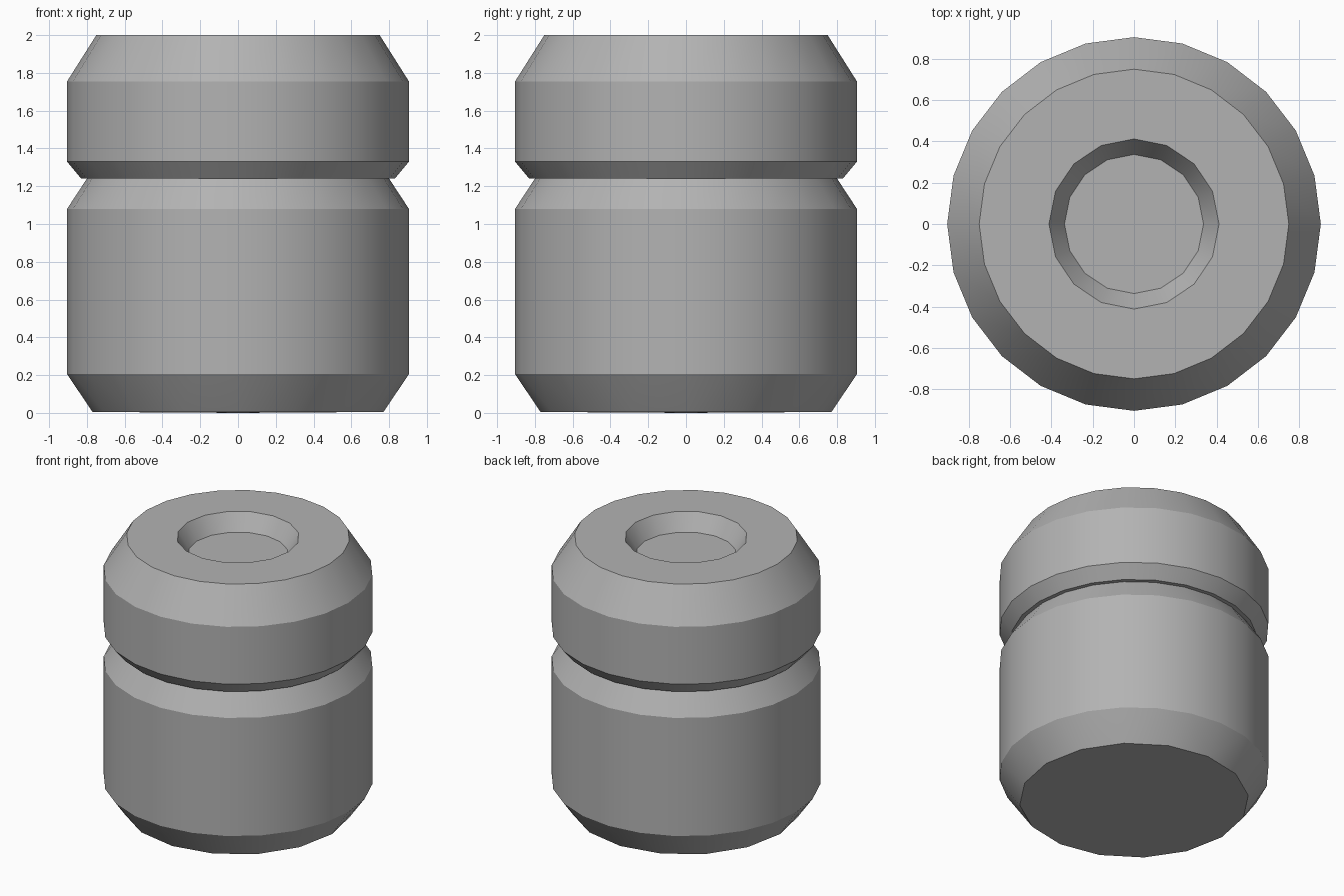
import bpy, bmesh
from math import sin, cos, pi, radians

if "Cube" in bpy.data.objects:
    bpy.data.objects.remove(bpy.data.objects["Cube"])

R = 0.905  # outer radius shared by the walls
grey = bpy.data.materials.new("dark_grey")
grey.diffuse_color = (0.45, 0.45, 0.45, 1)
grey.use_nodes = True
grey.node_tree.nodes["Principled BSDF"].inputs["Base Color"].default_value = grey.diffuse_color


def ring(bm, r, z, n):
    return [bm.verts.new((r * cos(2 * pi * i / n), r * sin(2 * pi * i / n), z)) for i in range(n)]


def revolve(bm, profile, n):
    """Skin a list of (radius, z) points around z and return the rings."""
    rings = [ring(bm, r, z, n) for r, z in profile]
    for a, b in zip(rings, rings[1:]):
        for i in range(n):
            j = (i + 1) % n
            bm.faces.new((a[i], a[j], b[j], b[i]))
    return rings


def zip_rings(bm, low, high):
    """Triangulate between two rings that have different vertex counts."""
    n, m = len(low), len(high)
    i = j = 0
    while i < n or j < m:
        a, b = low[i % n], high[j % m]
        if j >= m or (i < n and (i + 0.5) / n <= (j + 0.5) / m):
            i += 1
            bm.faces.new((a, low[i % n], b))
        else:
            j += 1
            bm.faces.new((a, high[j % m], b))


def finish(bm, name):
    mesh = bpy.data.meshes.new(name)
    bm.to_mesh(mesh)
    bm.free()
    mesh.materials.append(grey)
    ob = bpy.data.objects.new(name, mesh)
    bpy.context.collection.objects.link(ob)
    bpy.ops.object.select_all(action='DESELECT')
    ob.select_set(True)
    bpy.context.view_layer.objects.active = ob
    bpy.ops.object.shade_smooth_by_angle(angle=radians(28))


# Lower body: wall and shoulder, bevelled down to a 16-sided closed base
bm = bmesh.new()
wall = revolve(bm, [(R, 0.205), (R, 1.08), (0.8, 1.24)], 24)
base = ring(bm, 0.77, 0.005, 16)
zip_rings(bm, base, wall[0])
centre = bm.verts.new((0, 0, 0))
for i in range(16):
    bm.faces.new((centre, base[(i + 1) % 16], base[i]))
finish(bm, "lower_body")

# Cap: underside, bevels and wall, flat rim, 16-sided sunken dish
bm = bmesh.new()
outer = revolve(bm, [(0.74, 1.24), (0.83, 1.24), (R, 1.33), (R, 1.755), (0.75, 2.0)], 24)[-1]
dish = revolve(bm, [(0.412, 2.0), (0.337, 1.88)], 16)
# Wind the dish wall so that it faces inward, then close its floor and the rim
bm.faces.new(dish[1])
zip_rings(bm, outer, dish[0])
finish(bm, "cap")
